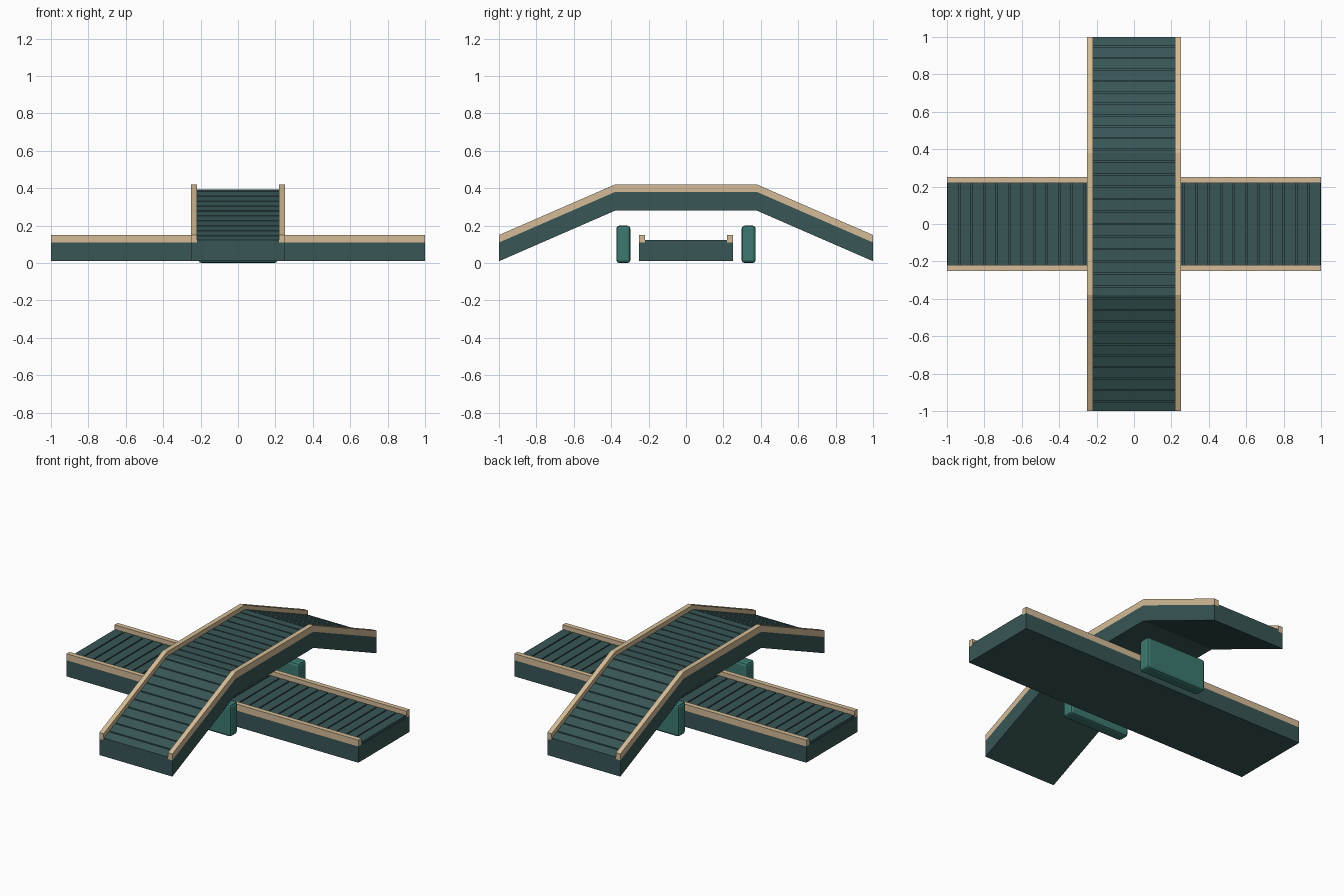
import bpy, bmesh, math

if "Cube" in bpy.data.objects:
    bpy.data.objects.remove(bpy.data.objects["Cube"])


def material(name, rgb):
    m = bpy.data.materials.new(name)
    m.diffuse_color = (*rgb, 1)
    m.use_nodes = True
    m.node_tree.nodes["Principled BSDF"].inputs["Base Color"].default_value = m.diffuse_color
    return m


DARK = material("dark slate teal", (0.040, 0.092, 0.093))
TAN = material("pale tan", (0.66, 0.50, 0.31))
TEAL = material("mid teal", (0.045, 0.19, 0.165))


def finish(name, bm, mat):
    bmesh.ops.recalc_face_normals(bm, faces=bm.faces)
    me = bpy.data.meshes.new(name)
    bm.to_mesh(me)
    bm.free()
    me.materials.append(mat)
    ob = bpy.data.objects.new(name, me)
    bpy.context.collection.objects.link(ob)
    return ob


def add_strip(bm, path, low, high, side_a, side_b, along_x):
    """Rectangular section swept along a (distance, height) path with upright ends."""
    rings = []
    for s, z in path:
        ring = []
        for w, h in ((side_a, low), (side_b, low), (side_b, high), (side_a, high)):
            ring.append(bm.verts.new((s, w, z + h) if along_x else (w, s, z + h)))
        rings.append(ring)
    for a, b in zip(rings, rings[1:]):
        for i in range(4):
            j = (i + 1) % 4
            bm.faces.new((a[i], a[j], b[j], b[i]))
    bm.faces.new(rings[0])
    bm.faces.new(rings[-1])


def piece(path, t0, t1):
    """Part of the path between two arc lengths measured from its middle."""
    lengths = [math.dist(a, b) for a, b in zip(path, path[1:])]
    pos = [-sum(lengths) / 2]
    for d in lengths:
        pos.append(pos[-1] + d)

    def at(t):
        for i, d in enumerate(lengths):
            if t <= pos[i + 1] or i == len(lengths) - 1:
                f = (t - pos[i]) / d
                return tuple(p + (q - p) * f for p, q in zip(path[i], path[i + 1]))

    t0, t1 = max(t0, pos[0]), min(t1, pos[-1])
    inner = [p for p, t in zip(path, pos) if t0 + 1e-5 < t < t1 - 1e-5]
    return [at(t0)] + inner + [at(t1)], pos[-1]


def belt(name, path, along_x):
    # Solid bed
    bm = bmesh.new()
    add_strip(bm, path, 0, 0.10, -0.25, 0.25, along_x)
    finish(name + "_bed", bm, DARK)
    # Side rails
    bm = bmesh.new()
    for sign in (-1, 1):
        add_strip(bm, path, 0.10, 0.14, sign * 0.22, sign * 0.25, along_x)
    finish(name + "_side_rails", bm, TAN)
    # Cross slats with narrow gaps, folded where the path bends
    pitch, gap = 1 / 15, 0.007
    half = piece(path, 0, 0.1)[1]
    count = math.ceil(half / pitch - 1e-4)
    bm = bmesh.new()
    for k in range(-count, count):
        part, _ = piece(path, k * pitch + gap / 2, (k + 1) * pitch - gap / 2)
        add_strip(bm, part, 0.098, 0.113, -0.219, 0.219, along_x)
    finish(name + "_slats", bm, DARK)


# Low straight belt and the raised belt crossing over it
belt("lower_belt", [(-1, 0.01), (1, 0.01)], True)
belt("bridge_belt", [(-1, 0.01), (-0.38, 0.28), (0.38, 0.28), (1, 0.01)], False)

# Rounded support blocks on both sides of the low belt
for side, y in (("front", -0.335), ("back", 0.335)):
    bm = bmesh.new()
    bmesh.ops.create_cube(bm, size=1)
    for v in bm.verts:
        v.co = (v.co.x * 0.42, v.co.y * 0.075 + y, v.co.z * 0.2 + 0.1)
    bmesh.ops.bevel(bm, geom=bm.edges[:], offset=0.016, segments=2,
                    profile=0.5, affect='EDGES')
    finish(side + "_support", bm, TEAL)
